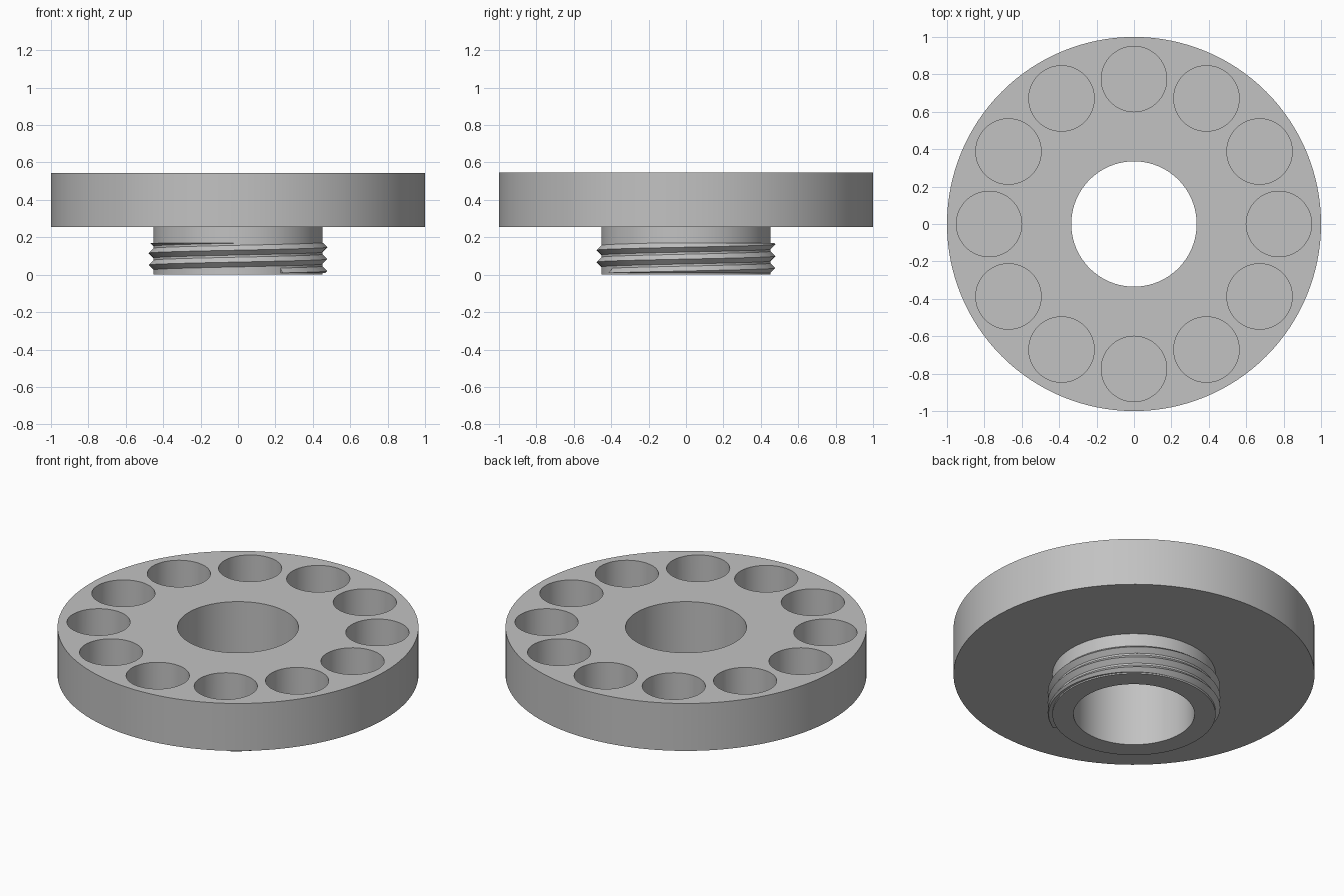
import bpy
import bmesh
from math import cos, sin, tau, radians

if "Cube" in bpy.data.objects:
    bpy.data.objects.remove(bpy.data.objects["Cube"], do_unlink=True)

grey = bpy.data.materials.new("plain_grey")
grey.use_nodes = True
colour = (0.54, 0.54, 0.54, 1)
grey.diffuse_color = colour
grey.node_tree.nodes["Principled BSDF"].inputs["Base Color"].default_value = colour

SIDES = 128


def sweep(profile, start=0.0, turns=1.0, rise=0.0):
    """Turn a closed (radius, z) profile around z; a rise makes an open helix."""
    bm = bmesh.new()
    steps = round(SIDES * turns)
    rings = []
    for i in range(steps + (1 if rise else 0)):
        a = start + tau * i / SIDES
        lift = rise * a / tau
        rings.append([bm.verts.new((r * cos(a), r * sin(a), z + lift)) for r, z in profile])
    n = len(profile)
    for i in range(steps):
        p, q = rings[i], rings[(i + 1) % len(rings)]
        for j in range(n):
            k = (j + 1) % n
            bm.faces.new((p[j], q[j], q[k], p[k]))
    if rise:
        bm.faces.new(rings[0])
        bm.faces.new(rings[-1])
    return bm


def finish(name, bm):
    bmesh.ops.recalc_face_normals(bm, faces=bm.faces)
    mesh = bpy.data.meshes.new(name)
    bm.to_mesh(mesh)
    bm.free()
    mesh.materials.append(grey)
    obj = bpy.data.objects.new(name, mesh)
    bpy.context.collection.objects.link(obj)
    return obj


def smooth(obj):
    obj.data.polygons.foreach_set("use_smooth", [True] * len(obj.data.polygons))
    obj.data.set_sharp_from_angle(angle=radians(25))


# Flanged body: wide disc, narrow neck and through bore
bore, neck, base, top = 0.335, 0.452, 0.255, 0.545
body = finish("flanged_body", sweep([
    (bore, 0), (neck, 0), (neck, base), (1, base), (1, top), (bore, top)]))

# Ring of twelve blind pockets
POCKET_DEPTH = 0.24
bm = bmesh.new()
for i in range(12):
    a = tau * i / 12
    new = bmesh.ops.create_cone(bm, cap_ends=True, segments=64, radius1=0.175,
                                radius2=0.175, depth=2 * POCKET_DEPTH)["verts"]
    bmesh.ops.translate(bm, verts=new, vec=(0.775 * cos(a), 0.775 * sin(a), top))
cutter = finish("pocket_cutter", bm)
cutter.hide_render = True
cut = body.modifiers.new("pockets", "BOOLEAN")
cut.operation = "DIFFERENCE"
cut.solver = "EXACT"
cut.object = cutter
bpy.context.view_layer.objects.active = body
bpy.ops.object.modifier_apply(modifier=cut.name)
bpy.data.objects.remove(cutter, do_unlink=True)
smooth(body)

# Helical thread on the neck, trimmed flat at both ends
PITCH, HALF = 0.0635, 0.026
bm = sweep([(neck - 0.01, -HALF), (neck, -HALF), (0.478, 0), (neck, HALF), (neck - 0.01, HALF)],
           start=radians(-60), turns=3, rise=PITCH)
bmesh.ops.translate(bm, verts=bm.verts, vec=(0, 0, 0.02))
for z, normal in ((0.008, (0, 0, -1)), (0.17, (0, 0, 1))):
    bmesh.ops.bisect_plane(bm, geom=bm.verts[:] + bm.edges[:] + bm.faces[:],
                           plane_co=(0, 0, z), plane_no=normal, clear_outer=True)
    bmesh.ops.holes_fill(bm, edges=[e for e in bm.edges if e.is_boundary], sides=0)
smooth(finish("neck_thread", bm))
